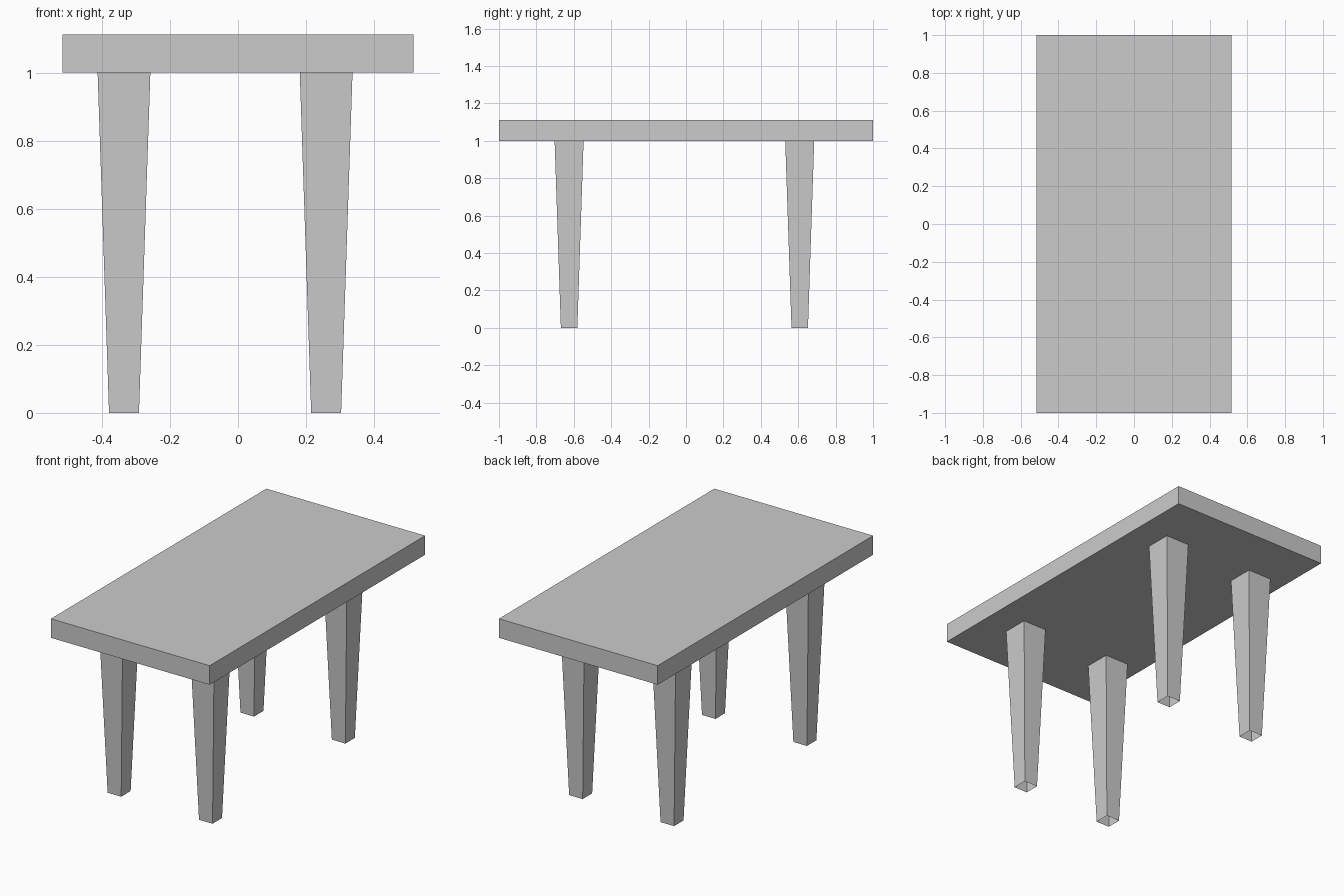
import bpy, bmesh
from mathutils import Matrix

if "Cube" in bpy.data.objects:
    bpy.data.objects.remove(bpy.data.objects["Cube"])

LEG_HEIGHT, TOP_Z = 1.0, 1.112
HALF_X, HALF_Y = 0.516, 1.0


def make_object(name, bm):
    bmesh.ops.recalc_face_normals(bm, faces=bm.faces)
    mesh = bpy.data.meshes.new(name)
    bm.to_mesh(mesh)
    bm.free()
    obj = bpy.data.objects.new(name, mesh)
    bpy.context.collection.objects.link(obj)
    return obj


# Table top: flat slab
bm = bmesh.new()
bmesh.ops.create_cube(bm, size=1)
bmesh.ops.scale(bm, vec=(2 * HALF_X, 2 * HALF_Y, TOP_Z - LEG_HEIGHT), verts=bm.verts)
bmesh.ops.translate(bm, vec=(0, 0, (TOP_Z + LEG_HEIGHT) / 2), verts=bm.verts)
make_object("table_top", bm)


# Legs: square tapered tubes, narrower at the foot and open at the ends
def tapered_leg(name, x, y, foot=0.044, head=0.0775):
    root2 = 2 ** 0.5
    bm = bmesh.new()
    bmesh.ops.create_cone(bm, segments=4, cap_ends=False,
                          radius1=foot * root2, radius2=head * root2, depth=LEG_HEIGHT)
    bmesh.ops.rotate(bm, verts=bm.verts, matrix=Matrix.Rotation(0.7853981634, 3, 'Z'))
    obj = make_object(name, bm)
    obj.location = (x, y, LEG_HEIGHT / 2)


for end, y in (("front", -0.625), ("back", 0.608)):
    for side, x in (("left", -0.335), ("right", 0.259)):
        tapered_leg(f"{end}_{side}_leg", x, y)
